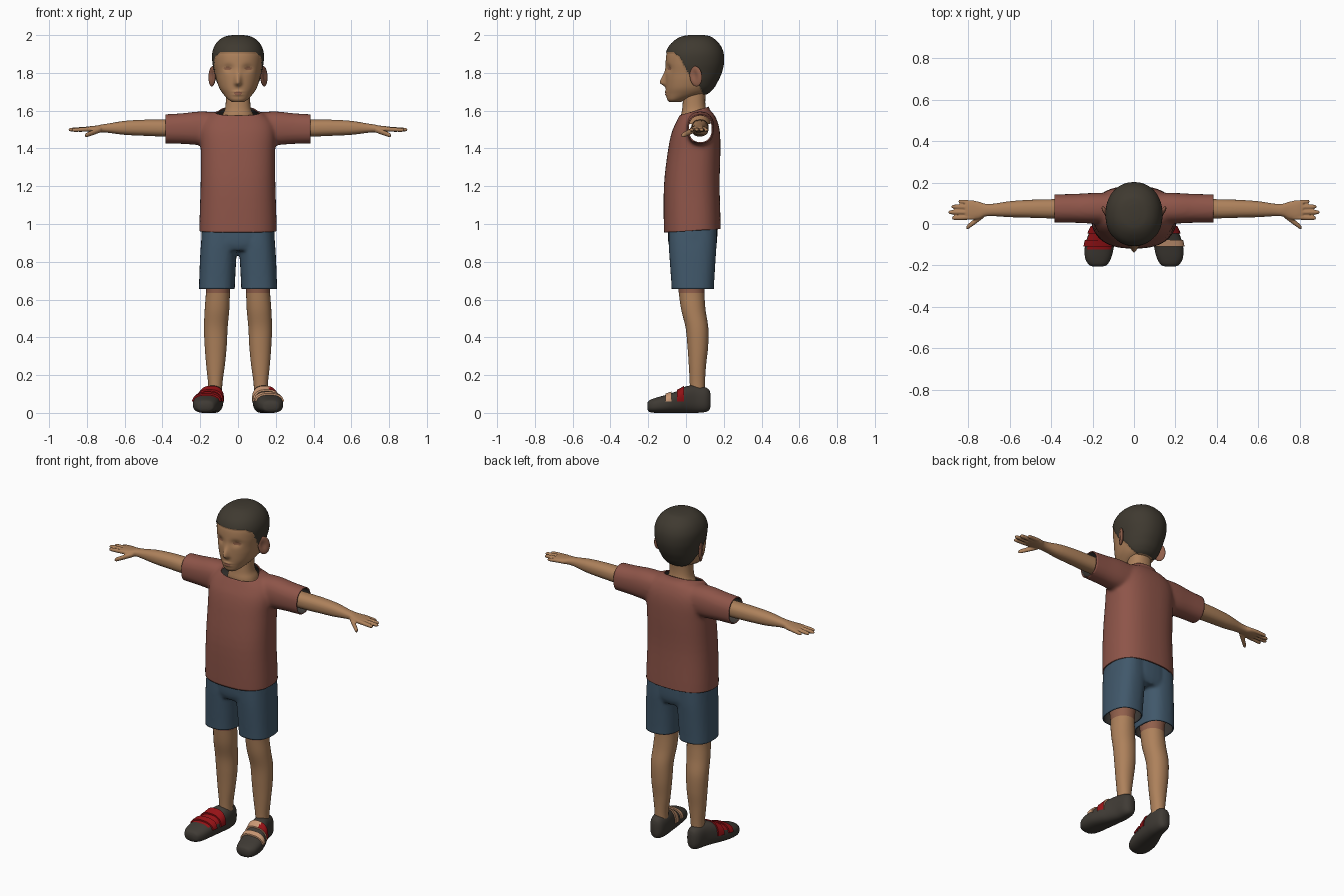
import bpy, bmesh, math
from mathutils import Vector

cube = bpy.data.objects.get("Cube")
if cube:
    bpy.data.objects.remove(cube, do_unlink=True)


def material(name, r, g, b):
    m = bpy.data.materials.new(name)
    m.use_nodes = True
    m.diffuse_color = (r, g, b, 1)
    m.node_tree.nodes["Principled BSDF"].inputs["Base Color"].default_value = (r, g, b, 1)
    return m


SKIN = material("skin", .42, .22, .105)
FLUSH = material("flushed skin", .28, .115, .07)
EYE = material("eye shade", .25, .11, .06)
HAIR = material("dark hair", .05, .042, .03)
SHIRT = material("brick shirt", .27, .09, .066)
SHORTS = material("blue shorts", .052, .097, .145)
LINING = material("dark lining", .05, .045, .04)
SHOE = material("charcoal shoe", .05, .043, .035)
RED = material("red strap", .3, .006, .008)
PALE = material("pale strap", .6, .32, .18)


def resample(rings, k):
    """Catmull-Rom interpolation through the rings, k steps per span."""
    out = []
    for i in range(len(rings) - 1):
        p = [rings[max(0, min(len(rings) - 1, i + j))] for j in (-1, 0, 1, 2)]
        for s in range(k):
            t = s / k
            out.append([b + .5 * t * (c - a + t * (2 * a - 5 * b + 4 * c - d + t * (3 * (b - c) + d - a)))
                        for a, b, c, d in zip(*p)])
    return out + [list(rings[-1])]


def loft(bm, axis, rings, k=4, segs=32, power=2.3, side=1):
    """Rings are (position on axis, then the extents of the other two axes)."""
    loops = []
    for t, u0, u1, v0, v1 in (resample(rings, k) if k else rings):
        loop = []
        for i in range(segs):
            a = 2 * math.pi * i / segs
            c, s = math.cos(a), math.sin(a)
            u = (u0 + u1) / 2 + (u1 - u0) / 2 * math.copysign(abs(c) ** (2 / power), c)
            v = (v0 + v1) / 2 + (v1 - v0) / 2 * math.copysign(abs(s) ** (2 / power), s)
            x, y, z = {"x": (t, u, v), "y": (u, t, v), "z": (u, v, t)}[axis]
            loop.append(bm.verts.new((x * side, y, z)))
        loops.append(loop)
    for a, b in zip(loops, loops[1:]):
        for i in range(segs):
            j = (i + 1) % segs
            bm.faces.new((a[i], a[j], b[j], b[i]))
    bm.faces.new(loops[0])
    bm.faces.new(loops[-1])
    bmesh.ops.recalc_face_normals(bm, faces=bm.faces)


def finish(name, bm, *mats, angle=50):
    me = bpy.data.meshes.new(name)
    bm.to_mesh(me)
    bm.free()
    for m in mats:
        me.materials.append(m)
    me.shade_smooth()
    me.set_sharp_from_angle(angle=math.radians(angle))
    ob = bpy.data.objects.new(name, me)
    bpy.context.scene.collection.objects.link(ob)
    return ob


def bake(ob, *mats):
    """Apply the modifiers to the mesh."""
    dg = bpy.context.evaluated_depsgraph_get()
    me = bpy.data.meshes.new_from_object(ob.evaluated_get(dg))
    ob.modifiers.clear()
    ob.data = me
    me.materials.clear()
    for m in mats:
        me.materials.append(m)
    me.shade_smooth()


def fuse(ob, voxel, rounds, *mats):
    """Merge overlapping lofts into one soft skin."""
    r = ob.modifiers.new("fuse", "REMESH")
    r.mode = "VOXEL"
    r.voxel_size = voxel
    s = ob.modifiers.new("soften", "SMOOTH")
    s.iterations = rounds
    bake(ob, *mats)


def cut(bm, point, normal):
    """Remove everything on the side the normal points to."""
    bmesh.ops.bisect_plane(bm, geom=bm.verts[:] + bm.edges[:] + bm.faces[:], dist=1e-5,
                           plane_co=point, plane_no=normal, clear_outer=True)


def open_cloth(ob, planes):
    """Trim the openings and give the cloth a dark inside."""
    bm = bmesh.new()
    bm.from_mesh(ob.data)
    for point, normal in planes:
        cut(bm, point, normal)
    bm.to_mesh(ob.data)
    bm.free()
    s = ob.modifiers.new("cloth", "SOLIDIFY")
    s.thickness = .007
    s.offset = -1
    s.material_offset = 1
    ob.data.shade_smooth()


# Shirt: body and both sleeves
bm = bmesh.new()
loft(bm, "z", [(.88, -.2, .2, -.11, .18), (.97, -.205, .205, -.117, .184), (1.2, -.198, .198, -.117, .178),
               (1.38, -.197, .197, -.097, .182), (1.48, -.2, .2, -.077, .18), (1.54, -.185, .185, -.052, .168),
               (1.585, -.14, .14, -.03, .145), (1.605, -.095, .095, -.025, .125), (1.68, -.075, .075, -.02, .11)],
     segs=48, power=2.5)
for side in (1, -1):
    loft(bm, "x", [(.08, 0, .15, 1.42, 1.59), (.2, .002, .15, 1.418, 1.596), (.3, .006, .145, 1.424, 1.586),
                   (.44, .008, .143, 1.427, 1.578)], side=side)
shirt = finish("shirt", bm)
fuse(shirt, .01, 8, SHIRT, LINING)
open_cloth(shirt, [((0, 0, .962), (0, .06, -1)), ((0, .05, 1.6), (0, -.3, 1)),
                   ((.385, 0, 0), (1, 0, 0)), ((-.385, 0, 0), (-1, 0, 0))])

# Shorts: hips and two trouser legs
bm = bmesh.new()
loft(bm, "z", [(.86, -.17, .17, -.08, .15), (.91, -.195, .195, -.095, .165), (1.04, -.185, .185, -.098, .165)])
for side in (1, -1):
    loft(bm, "z", [(.58, .017, .208, -.075, .148), (.66, .017, .207, -.076, .148), (.8, .01, .202, -.086, .156),
                   (.9, .004, .196, -.092, .162), (1.02, .01, .185, -.092, .162)], side=side, power=2.5)
shorts = finish("shorts", bm)
fuse(shorts, .01, 5, SHORTS, LINING)
open_cloth(shorts, [((0, 0, .657), (0, 0, -1)), ((0, 0, 1.01), (0, 0, 1))])

# Neck
bm = bmesh.new()
loft(bm, "z", [(1.53, -.09, .09, -.025, .13), (1.575, -.083, .083, -.026, .122), (1.61, -.069, .069, -.02, .106),
               (1.66, -.064, .064, -.016, .102), (1.74, -.064, .064, -.01, .11)])
finish("neck", bm, SKIN)


# Head: one surface with modelled features, hairline set by position
def bell(v, centre, width):
    return math.exp(-((v - centre) / width) ** 2)


HAIRLINE = [(1.69, .09), (1.75, .062), (1.8, .012), (1.84, -.01), (1.885, -.033), (1.908, -.065)]


def is_hair(p):
    if p.z < HAIRLINE[0][0]:
        return False
    for (z0, y0), (z1, y1) in zip(HAIRLINE, HAIRLINE[1:]):
        if p.z < z1:
            return p.y > y0 + (y1 - y0) * (p.z - z0) / (z1 - z0)
    return True


skull = [(1.645, .03, -.088, -.03), (1.66, .052, -.1, .01), (1.69, .08, -.105, .105), (1.72, .099, -.107, .142),
         (1.76, .112, -.108, .166), (1.8, .12, -.108, .184), (1.85, .13, -.108, .196), (1.9, .132, -.103, .195),
         (1.94, .12, -.086, .18), (1.97, .097, -.055, .154), (1.988, .066, -.022, .128), (1.995, .03, .015, .095)]
bm = bmesh.new()
loft(bm, "z", [(z, -w, w, f, b) for z, w, f, b in skull], k=10, segs=128, power=2.15)
bm.normal_update()
for v in bm.verts:
    p = v.co
    if is_hair(p):
        v.co = p + v.normal * .005
    elif p.y < 0:
        nose = bell(p.x, 0, .017) * bell(p.z, 1.748, .045 if p.z > 1.748 else .016)
        socket = bell(abs(p.x), .052, .027) * bell(p.z, 1.825, .02)
        lips = bell(p.x, 0, .026) * (bell(p.z, 1.7, .007) + bell(p.z, 1.685, .007))
        v.co.y += .011 * socket - .03 * nose - .006 * lips
for f in bm.faces:
    c = f.calc_center_median()
    if is_hair(c):
        f.material_index = 1
    elif c.y < -.04:
        if math.hypot((abs(c.x) - .054) / .021, (c.z - 1.823) / .01) < 1:
            f.material_index = 2
        elif math.hypot(c.x / .023, (c.z - 1.692) / .009) < 1:
            f.material_index = 3
finish("head", bm, SKIN, HAIR, EYE, FLUSH, angle=75)

for side, word in ((1, "left"), (-1, "right")):
    # Ear, with a hollow on its outer face
    bm = bmesh.new()
    bmesh.ops.create_uvsphere(bm, u_segments=32, v_segments=20, radius=1)
    for v in bm.verts:
        if v.co.x > 0:
            v.co.x -= .9 * bell(math.hypot(v.co.y + .15, v.co.z - .1), 0, .55)
    ear = finish(word + "_ear", bm, FLUSH)
    ear.scale = (.013 * side, .036, .054)
    ear.rotation_euler = (math.radians(8), 0, math.radians(-26 * side))
    ear.location = (.137 * side, .052, 1.782)

    # Arm, palm, four fingers and thumb
    bm = bmesh.new()
    loft(bm, "x", [(.22, .03, .12, 1.465, 1.555), (.38, .027, .12, 1.463, 1.553), (.5, .03, .117, 1.467, 1.552),
                   (.6, .033, .11, 1.472, 1.546), (.68, .038, .098, 1.482, 1.533), (.72, .036, .098, 1.485, 1.527),
                   (.75, .024, .108, 1.485, 1.521), (.79, .02, .114, 1.488, 1.517), (.815, .026, .11, 1.493, 1.513)],
         side=side)
    digits = [((.77, .102, 1.503), (.848, .109, 1.496), .01), ((.77, .08, 1.504), (.882, .084, 1.498), .011),
              ((.77, .056, 1.504), (.897, .057, 1.499), .011), ((.77, .033, 1.503), (.88, .029, 1.497), .011),
              ((.725, .045, 1.5), (.81, -.019, 1.468), .0135)]
    for base, tip, r in digits:
        rings = []
        for t, grow in ((0, 1.1), (.5, 1.05), (.85, .95), (.96, .7), (1, .25)):
            c = Vector(base).lerp(Vector(tip), t)
            rings.append((c.x, c.y - r * grow, c.y + r * grow, c.z - r * grow, c.z + r * grow))
        loft(bm, "x", rings, segs=16, power=2, side=side)
    fuse(finish(word + "_arm", bm), .004, 3, SKIN)

    # Leg, flushed where it meets the shorts
    bm = bmesh.new()
    loft(bm, "z", [(.74, .035, .18, -.05, .11), (.65, .042, .17, -.04, .098), (.55, .046, .176, -.026, .103),
                   (.45, .055, .18, -.002, .118), (.35, .06, .176, .008, .117), (.25, .07, .168, .015, .106),
                   (.15, .083, .158, .02, .1), (.07, .083, .158, .02, .1)], k=6, power=2.1, side=side)
    for f in bm.faces:
        f.material_index = int(f.calc_center_median().z > .64)
    finish(word + "_leg", bm, SKIN, FLUSH)

    # Shoe; the right one has a red tongue
    shape = [(-.205, .15, .2, .02, .05), (-.195, .128, .22, .006, .066), (-.16, .109, .237, 0, .08),
             (-.1, .095, .236, 0, .097), (-.04, .085, .216, 0, .118), (0, .08, .198, 0, .14),
             (.05, .077, .178, 0, .146), (.1, .082, .166, .004, .136), (.122, .095, .152, .015, .122),
             (.13, .112, .138, .035, .1)]
    rings = resample(shape, 8)
    bm = bmesh.new()
    loft(bm, "y", rings, k=0, segs=48, power=2.5, side=side)
    for f in bm.faces:
        c = f.calc_center_median()
        f.material_index = int(side < 0 and -.125 < c.y < -.015 and c.z > .078)
    finish(word + "_shoe", bm, SHOE, RED)

    # Two raised straps; the left rear one ends in red on the outside
    for y0, y1, place in ((-.112, -.07, "front"), (-.052, -.008, "rear")):
        bm = bmesh.new()
        grown = [(t, a - .007, b + .007, c, d + .008) for t, a, b, c, d in rings if y0 <= t <= y1]
        loft(bm, "y", grown, k=0, segs=48, power=2.5, side=side)
        cut(bm, (0, 0, .06), (0, 0, -1))
        for f in bm.faces:
            outer = f.calc_center_median().x > .165
            f.material_index = int(side < 0 or (place == "rear" and outer))
        finish(f"{word}_{place}_strap", bm, PALE, RED)
